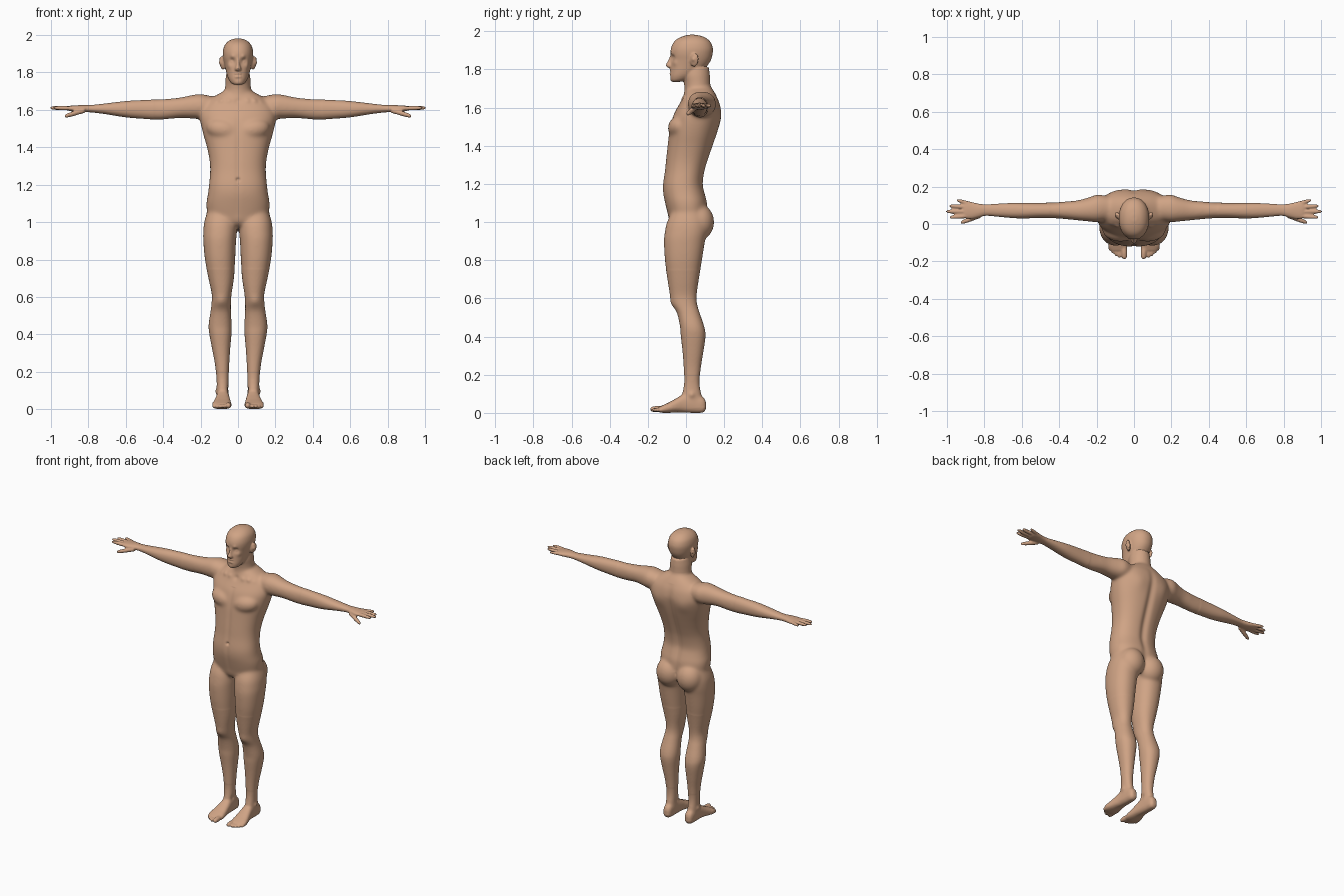
import bpy, bmesh, math
from mathutils import Vector, Matrix, Euler, kdtree

bm = bmesh.new()
X, Y, Z = 0, 1, 2


def spline(rows, steps=4):
    """Smoothly interpolate section rows (Catmull-Rom)."""
    out = []
    for i in range(len(rows) - 1):
        p = [rows[max(0, min(len(rows) - 1, i + k))] for k in (-1, 0, 1, 2)]
        for s in range(steps):
            t = s / steps
            out.append([0.5 * (2 * b + (c - a) * t + (2 * a - 5 * b + 4 * c - d) * t * t
                               + (3 * b - a - 3 * c + d) * t ** 3) for a, b, c, d in zip(*p)])
    return out + [list(rows[-1])]


def loft(axis, rows, power=2.2, mirror=True, sides=32):
    """Closed skin over rounded sections: position, a min, a max, b min, b max."""
    a, b = [i for i in (X, Y, Z) if i != axis]
    for sign in ((1, -1) if mirror else (1,)):
        rings = []
        for t, a0, a1, b0, b1 in spline(rows):
            ring = []
            for k in range(sides):
                th = 2 * math.pi * k / sides
                c, s = math.cos(th), math.sin(th)
                co = Vector()
                co[axis] = t
                co[a] = (a0 + a1) / 2 + (a1 - a0) / 2 * math.copysign(abs(c) ** (2 / power), c)
                co[b] = (b0 + b1) / 2 + (b1 - b0) / 2 * math.copysign(abs(s) ** (2 / power), s)
                co.x *= sign
                ring.append(bm.verts.new(co))
            rings.append(ring)
        for r0, r1 in zip(rings, rings[1:]):
            for k in range(sides):
                j = (k + 1) % sides
                bm.faces.new((r0[k], r0[j], r1[j], r1[k]))
        bm.faces.new(rings[0])
        bm.faces.new(rings[-1])


def digit(axis, p, q, r):
    """Finger or toe from p to q with a rounded tip."""
    a, b = [i for i in (X, Y, Z) if i != axis]
    rows = []
    for f, k in ((0, 1), (.3, .96), (.5, 1), (.75, .92), (.92, .72), (1, .3)):
        c = Vector(p).lerp(Vector(q), f)
        rows.append((c[axis], c[a] - r * k, c[a] + r * k, c[b] - r * k, c[b] + r * k))
    loft(axis, rows, 2, sides=16)


def ball(center, radii, rot=(0, 0, 0)):
    """Mirrored pair of ellipsoids."""
    for s in (1, -1):
        m = (Matrix.Translation((center[0] * s, center[1], center[2]))
             @ Euler((rot[0], rot[1] * s, rot[2] * s)).to_matrix().to_4x4()
             @ Matrix.Diagonal((*radii, 1)))
        bmesh.ops.create_uvsphere(bm, u_segments=32, v_segments=20, radius=1, matrix=m)


def sym(rows):
    """Turn half widths into symmetric sections."""
    return [(z, -h, h, f, b) for z, h, f, b in rows]


# torso
loft(Z, sym([(.975, .05, -.06, .05), (1.0, .11, -.085, .085), (1.04, .16, -.095, .108),
             (1.10, .169, -.11, .112), (1.15, .161, -.12, .1), (1.20, .155, -.121, .09),
             (1.27, .149, -.111, .1), (1.33, .152, -.105, .118), (1.40, .166, -.097, .142),
             (1.46, .183, -.09, .162), (1.52, .198, -.078, .178), (1.57, .205, -.062, .186),
             (1.62, .19, -.034, .178), (1.655, .155, -.018, .163), (1.685, .105, -.005, .147),
             (1.71, .06, .01, .13)]), 2.3, False, 64)
# neck
loft(Z, sym([(1.60, .09, -.03, .16), (1.65, .082, -.016, .148), (1.69, .073, -.009, .132),
             (1.73, .068, -.011, .127), (1.77, .066, -.02, .125), (1.81, .06, -.02, .12)]), 2, False)
# head
loft(Z, sym([(1.735, .018, -.074, -.035), (1.743, .036, -.081, .0), (1.765, .051, -.084, .045),
             (1.79, .06, -.082, .08), (1.82, .067, -.08, .112), (1.85, .074, -.078, .131),
             (1.88, .08, -.081, .139), (1.91, .081, -.079, .141), (1.94, .074, -.066, .131),
             (1.96, .06, -.046, .112), (1.974, .04, -.016, .086), (1.982, .014, .015, .05)]),
     2.15, False, 48)
# nose
loft(Z, sym([(1.885, .008, -.08, -.05), (1.86, .009, -.088, -.05), (1.838, .012, -.099, -.05),
             (1.824, .017, -.106, -.05), (1.813, .018, -.1, -.05), (1.806, .011, -.087, -.05)]),
     2, False)
# ears
ball((.085, .044, 1.85), (.011, .023, .037), (-.2, .12, -.45))
# chest and buttocks
ball((.08, -.033, 1.495), (.092, .062, .06), (0, -.2, .1))
ball((.077, .068, 1.0), (.086, .08, .095))
# legs
loft(Z, [(1.06, .02, .163, -.07, .09), (1.0, .006, .181, -.1, .112), (.95, .005, .186, -.111, .112),
         (.90, .01, .186, -.116, .1), (.80, .015, .177, -.111, .084), (.70, .022, .158, -.097, .067),
         (.62, .034, .141, -.084, .056), (.57, .038, .141, -.071, .058), (.52, .038, .147, -.046, .073),
         (.45, .034, .157, -.031, .096), (.40, .035, .153, -.027, .102), (.32, .042, .138, -.018, .091),
         (.24, .047, .123, -.012, .078), (.16, .05, .115, -.01, .071), (.10, .05, .114, -.02, .08),
         (.05, .049, .113, -.03, .09), (.012, .055, .106, -.02, .08)])
# feet
loft(Y, [(.105, .066, .096, .02, .06), (.088, .053, .109, .002, .085), (.04, .049, .113, 0, .1),
         (-.01, .045, .117, .002, .1), (-.05, .04, .126, .003, .077), (-.09, .035, .136, 0, .055),
         (-.12, .035, .138, 0, .041), (-.142, .04, .125, .004, .031)], 2.5)
# toes
digit(Y, (.054, -.11, .021), (.051, -.188, .019), .0165)
for x, tip in ((.079, -.182), (.096, -.172), (.112, -.158), (.127, -.143)):
    digit(Y, (x - .004, -.1, .02), (x, tip, .014), .0112)
# arms and palms
loft(X, [(.11, .03, .14, 1.57, 1.665), (.19, .01, .158, 1.553, 1.684), (.24, .013, .143, 1.553, 1.681),
         (.30, .019, .127, 1.557, 1.668), (.36, .025, .121, 1.552, 1.661), (.42, .03, .116, 1.547, 1.657),
         (.50, .032, .113, 1.552, 1.653), (.58, .03, .113, 1.558, 1.649), (.64, .031, .113, 1.566, 1.643),
         (.72, .038, .109, 1.579, 1.633), (.79, .044, .105, 1.587, 1.626), (.83, .035, .109, 1.588, 1.626),
         (.87, .027, .118, 1.59, 1.624), (.9, .03, .12, 1.594, 1.622), (.915, .042, .11, 1.6, 1.617)])
# fingers and thumbs
for y0, x1, y1, r in ((.043, .987, .036, .0115), (.066, 1.005, .067, .0118),
                      (.088, .988, .097, .0115), (.108, .948, .127, .0105)):
    digit(X, (.87, y0, 1.608), (x1, y1, 1.611), r)
digit(X, (.82, .045, 1.597), (.928, .007, 1.566), .0135)

# fuse every part into one body
bmesh.ops.recalc_face_normals(bm, faces=bm.faces[:])
mesh = bpy.data.meshes.new("body")
bm.to_mesh(mesh)
bm.free()
body = bpy.data.objects.new("body", mesh)
bpy.context.collection.objects.link(body)
remesh = body.modifiers.new("fuse", 'REMESH')
remesh.mode = 'VOXEL'
remesh.voxel_size = .005
soft = body.modifiers.new("soften", 'SMOOTH')
soft.factor, soft.iterations = .5, 4
bpy.context.view_layer.update()
fused = bpy.data.meshes.new_from_object(body.evaluated_get(bpy.context.evaluated_depsgraph_get()))
body.modifiers.clear()
body.data = fused
fused.name = "body"

# blend the joints of trunk, neck and limbs
bm = bmesh.new()
bm.from_mesh(fused)
trunk = [v for v in bm.verts if abs(v.co.x) < .45 and .75 < v.co.z < 1.72]
feet = [v for v in bm.verts if .03 < v.co.z < .2 and v.co.y > -.1]
for group, count in ((trunk, 30), (feet, 12)):
    for i in range(count):
        bmesh.ops.smooth_vert(bm, verts=group, factor=.5,
                              use_axis_x=True, use_axis_y=True, use_axis_z=True)

# spine furrow and belly line
for v in bm.verts:
    x, y, z = v.co
    if 1.03 < z < 1.66:
        fade = math.sin(math.pi * (z - 1.03) / .63) ** .7
        if y > .05:
            v.co.y -= .013 * fade * math.exp(-(x / .024) ** 2)
        elif y < -.05:
            v.co.y += .004 * fade * math.exp(-(x / .015) ** 2)

# sculpted details: centre, radius, push (both sides alike)
bm.verts.ensure_lookup_table()
tree = kdtree.KDTree(len(bm.verts))
for i, v in enumerate(bm.verts):
    tree.insert((abs(v.co.x), v.co.y, v.co.z), i)
tree.balance()


def dab(center, r, push):
    for co, i, d in tree.find_range(center, r * 2.5):
        w = math.exp(-(d / r) ** 2)
        v = bm.verts[i].co
        v += Vector((math.copysign(push[0], v.x), push[1], push[2])) * w


dab((.032, -.072, 1.862), .016, (0, .013, 0))      # eye sockets
dab((.032, -.068, 1.859), .009, (0, -.006, 0))     # eyes
dab((.03, -.076, 1.885), .012, (0, -.005, 0))      # brows
dab((.05, -.06, 1.835), .016, (.003, -.003, 0))    # cheekbones
dab((0, -.08, 1.766), .01, (0, .004, 0))           # below lip
for x in (0, .012):
    dab((x, -.082, 1.794), .007, (0, -.004, 0))    # upper lip
    dab((x, -.082, 1.778), .007, (0, -.004, 0))    # lower lip
for x in (0, .01, .02):
    dab((x, -.083, 1.786), .005, (0, .004, 0))     # mouth line
dab((.096, .036, 1.852), .011, (-.007, 0, 0))      # ear hollows
dab((0, -.118, 1.228), .009, (0, .013, 0))         # navel
dab((0, -.022, 1.645), .018, (0, .006, 0))         # throat notch
for x in (.05, .09, .13):
    dab((x, -.01, 1.64 + x * .1), .015, (0, -.005, .002))  # collar bones
dab((.095, .16, 1.53), .05, (0, .007, 0))          # shoulder blades
dab((.09, -.08, .575), .03, (0, -.006, 0))         # kneecaps
dab((.114, .03, .095), .016, (.007, 0, 0))         # outer ankles
dab((.049, .02, .105), .016, (-.006, 0, 0))        # inner ankles
bm.to_mesh(fused)
bm.free()

# skin colour and smooth shading
skin = bpy.data.materials.new("skin")
skin.diffuse_color = (.63, .37, .235, 1)
fused.materials.clear()
fused.materials.append(skin)
for p in fused.polygons:
    p.use_smooth = True
    p.material_index = 0
